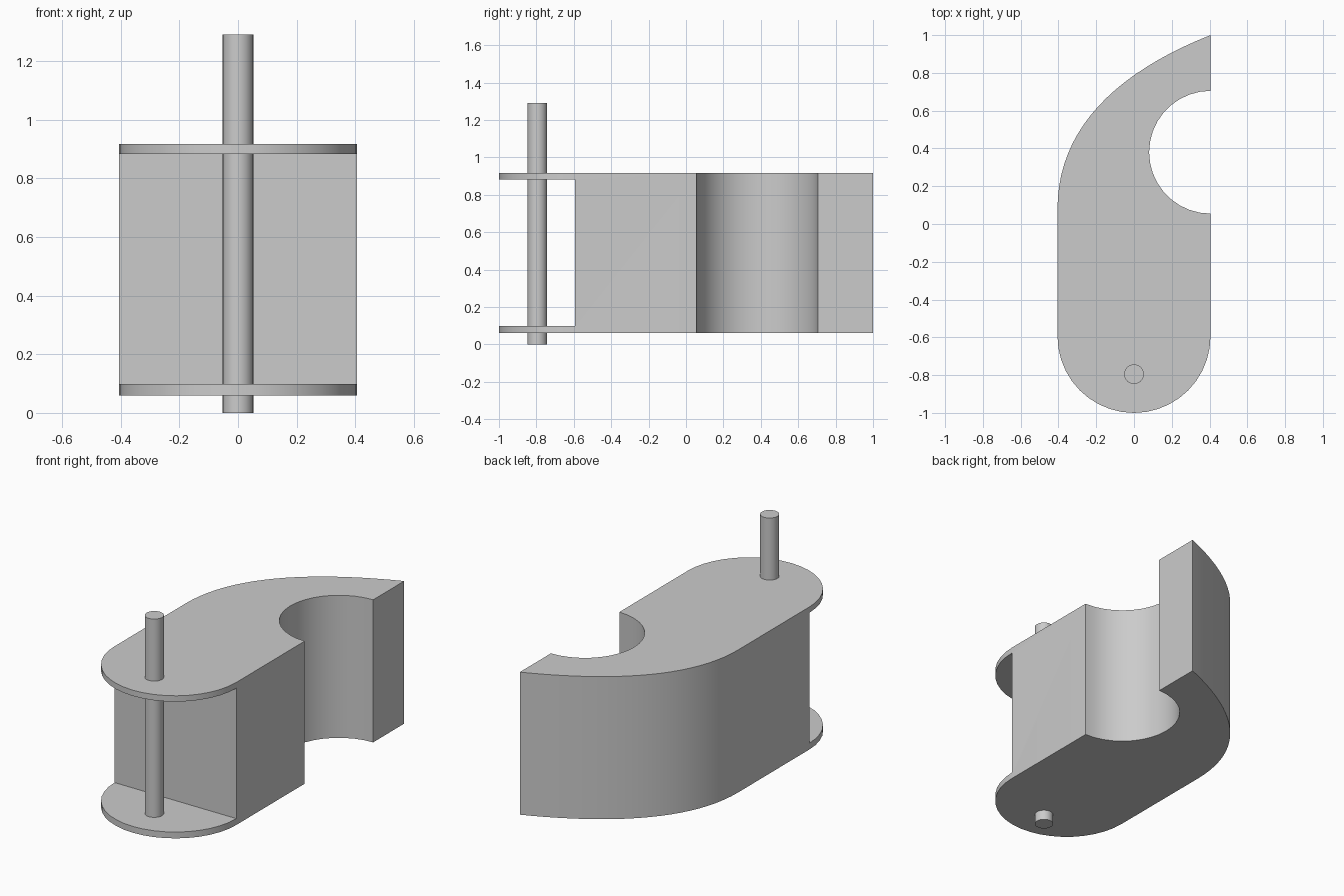
import bpy, bmesh
from math import sin, cos, pi, radians
from mathutils import Vector
from mathutils.geometry import interpolate_bezier

cube = bpy.data.objects.get("Cube")
if cube:
    bpy.data.objects.remove(cube, do_unlink=True)

grey = bpy.data.materials.new("plain grey")
grey.use_nodes = True
colour = (0.6, 0.6, 0.6, 1)
grey.diffuse_color = colour
grey.node_tree.nodes["Principled BSDF"].inputs["Base Color"].default_value = colour

HALF_WIDTH = 0.405
BOTTOM, TOP = 0.06, 0.917
POCKET_BOTTOM, POCKET_TOP = 0.098, 0.882
POCKET_BACK = -0.594


def arc(cx, cy, radius, start, end, steps):
    angles = [radians(start + (end - start) * i / steps) for i in range(steps + 1)]
    return [(cx + radius * cos(a), cy + radius * sin(a)) for a in angles]


def prism(name, outline, z0, z1):
    """Extrude a closed plan outline between two heights."""
    bm = bmesh.new()
    face = bm.faces.new([bm.verts.new((x, y, z0)) for x, y in outline])
    result = bmesh.ops.extrude_face_region(bm, geom=[face])
    moved = [v for v in result["geom"] if isinstance(v, bmesh.types.BMVert)]
    bmesh.ops.translate(bm, verts=moved, vec=(0, 0, z1 - z0))
    bmesh.ops.recalc_face_normals(bm, faces=bm.faces)
    mesh = bpy.data.meshes.new(name)
    bm.to_mesh(mesh)
    bm.free()
    mesh.materials.append(grey)
    obj = bpy.data.objects.new(name, mesh)
    bpy.context.collection.objects.link(obj)
    return obj


def activate(obj):
    bpy.ops.object.select_all(action="DESELECT")
    obj.select_set(True)
    bpy.context.view_layer.objects.active = obj


# Hook body: rounded front, half-round bite, swept outer back
nose = arc(0, -1 + HALF_WIDTH, HALF_WIDTH, 180, 360, 20)
bite = arc(HALF_WIDTH, 0.38, 0.325, 270, 90, 18)
sweep = interpolate_bezier(Vector((HALF_WIDTH, 1)), Vector((-0.1, 0.8)),
                           Vector((-HALF_WIDTH, 0.5)), Vector((-HALF_WIDTH, 0.08)), 21)
body = prism("hook_body", nose + bite + [(p.x, p.y) for p in sweep], BOTTOM, TOP)

# Front pocket, leaving thin top and bottom plates
pocket = prism("pocket_cutter", [(-1, -2), (1, -2), (1, POCKET_BACK), (-1, POCKET_BACK)],
               POCKET_BOTTOM, POCKET_TOP)
pocket.hide_render = True
cut = body.modifiers.new("pocket", "BOOLEAN")
cut.operation = "DIFFERENCE"
cut.solver = "EXACT"
cut.object = pocket
activate(body)
bpy.ops.object.modifier_apply(modifier=cut.name)
bpy.data.objects.remove(pocket, do_unlink=True)

# Hinge pin through both plates
pin = prism("hinge_pin", arc(0, -0.795, 0.052, 0, 360, 32)[:-1], 0, 1.29)

for obj in (body, pin):
    activate(obj)
    bpy.ops.object.shade_smooth_by_angle(angle=radians(30))
